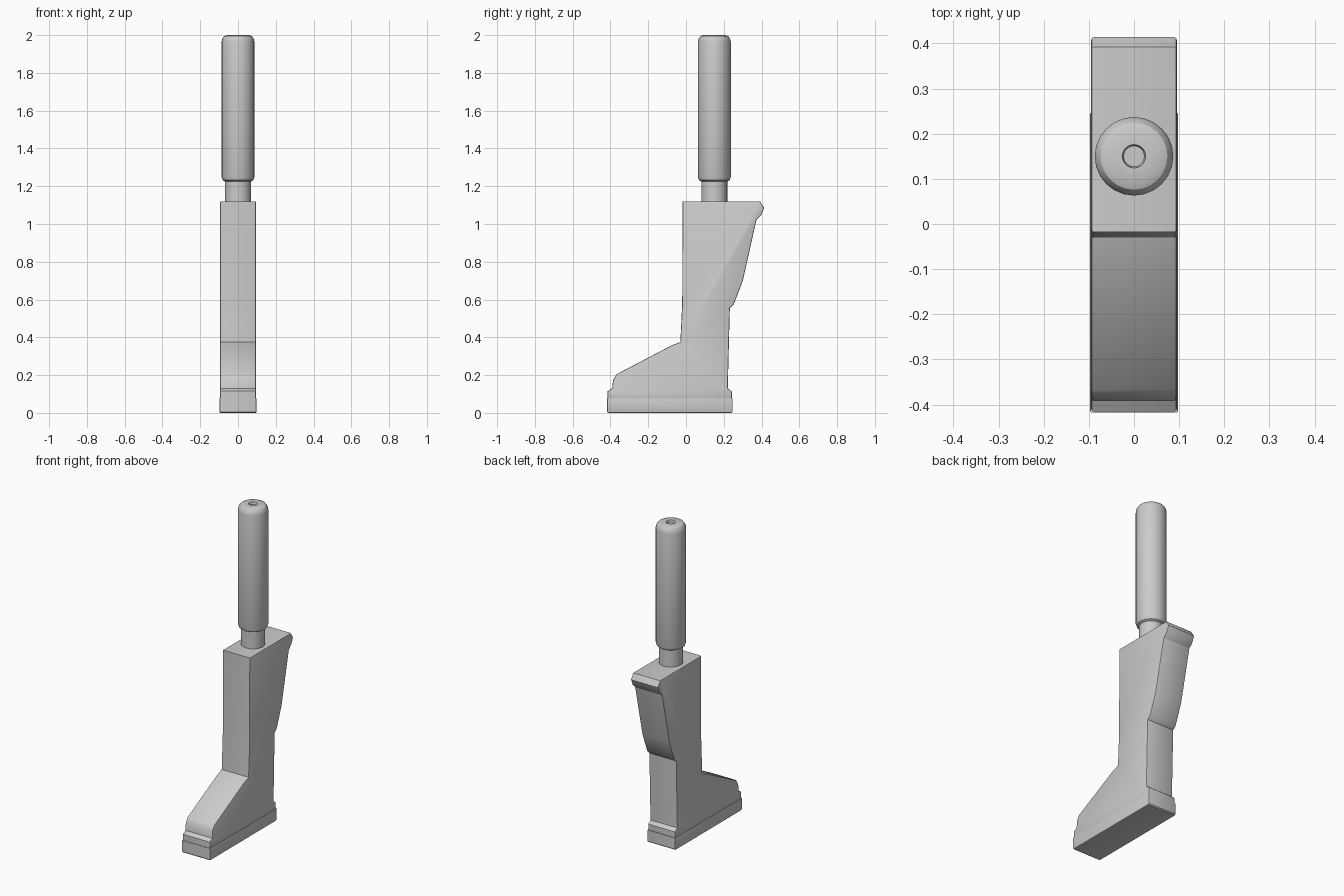
import bpy, bmesh, math

if "Cube" in bpy.data.objects:
    bpy.data.objects.remove(bpy.data.objects["Cube"])


def finish(bm, name):
    bmesh.ops.recalc_face_normals(bm, faces=bm.faces)
    mesh = bpy.data.meshes.new(name)
    bm.to_mesh(mesh)
    bm.free()
    ob = bpy.data.objects.new(name, mesh)
    bpy.context.collection.objects.link(ob)
    bpy.ops.object.select_all(action='DESELECT')
    ob.select_set(True)
    bpy.context.view_layer.objects.active = ob
    bpy.ops.object.shade_smooth_by_angle(angle=math.radians(30))
    return ob


def slab(name, profile, half_width, bevel):
    """Side profile (y, z) extruded across x with softened side rims."""
    bm = bmesh.new()
    cap = bm.faces.new([bm.verts.new((-half_width, y, z)) for y, z in profile])
    ext = bmesh.ops.extrude_face_region(bm, geom=[cap], use_keep_orig=True)
    verts = [v for v in ext['geom'] if isinstance(v, bmesh.types.BMVert)]
    bmesh.ops.translate(bm, verts=verts, vec=(2 * half_width, 0, 0))
    bmesh.ops.recalc_face_normals(bm, faces=bm.faces)
    rims = [e for e in bm.edges if abs(e.verts[0].co.x - e.verts[1].co.x) < 1e-5]
    bmesh.ops.bevel(bm, geom=rims, offset=bevel, segments=2, profile=0.5,
                    affect='EDGES', clamp_overlap=True)
    return finish(bm, name)


def lathe(name, profile, centre_y, sides=24):
    """Radius/height profile turned around a vertical axis."""
    bm = bmesh.new()
    verts = [bm.verts.new((r, centre_y, z)) for r, z in profile]
    edges = [bm.edges.new(pair) for pair in zip(verts, verts[1:])]
    bmesh.ops.spin(bm, geom=verts + edges, cent=(0, centre_y, 0), axis=(0, 0, 1),
                   angle=2 * math.pi, steps=sides)
    bmesh.ops.remove_doubles(bm, verts=bm.verts, dist=1e-4)
    return finish(bm, name)


# Boot-shaped body: welt, toe slope, shaft and flared rear lip
slab("boot_body", [
    (-0.415, 0.07), (-0.415, 0.115), (-0.391, 0.13), (-0.386, 0.175),
    (-0.367, 0.205), (-0.075, 0.358), (-0.03, 0.375), (-0.02, 0.58),
    (-0.018, 1.12), (0.392, 1.12), (0.414, 1.085), (0.397, 1.045),
    (0.373, 1.022), (0.301, 0.70), (0.252, 0.572), (0.232, 0.555),
    (0.221, 0.13), (0.243, 0.113), (0.243, 0.07)], 0.095, 0.006)

# Flat sole
slab("sole", [(-0.418, 0.006), (-0.412, 0.0), (0.24, 0.0), (0.247, 0.006),
              (0.247, 0.077), (-0.418, 0.077)], 0.098, 0.005)

# Neck between boot and handle
lathe("neck", [(0, 1.10), (0.069, 1.10), (0.069, 1.24), (0, 1.24)], 0.15)

# Rounded handle with a small recess in its top
lathe("handle", [
    (0, 1.225), (0.069, 1.225), (0.081, 1.232), (0.087, 1.25), (0.087, 1.965),
    (0.083, 1.981), (0.074, 1.994), (0.06, 2.0), (0.026, 2.0),
    (0.023, 1.985), (0, 1.985)], 0.15)
